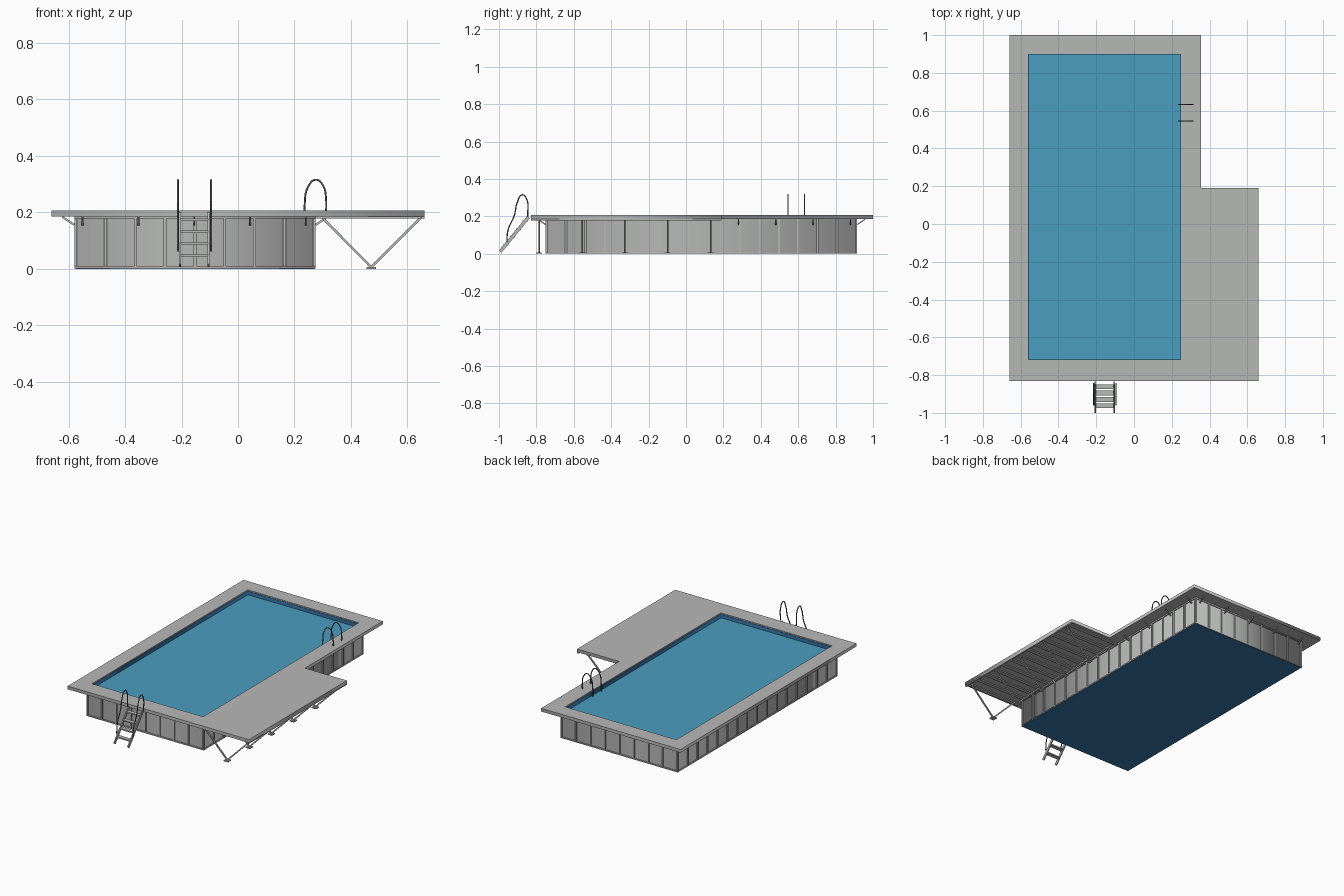
import bpy
from mathutils import Vector

cube = bpy.data.objects.get("Cube")
if cube:
    bpy.data.objects.remove(cube, do_unlink=True)


def material(name, rgb):
    m = bpy.data.materials.new(name)
    m.use_nodes = True
    m.diffuse_color = (*rgb, 1)
    m.node_tree.nodes["Principled BSDF"].inputs["Base Color"].default_value = (*rgb, 1)
    return m


GREY = material("light grey", (0.47, 0.48, 0.47))
METAL = material("dark metal", (0.13, 0.13, 0.13))
WATER = material("water blue", (0.07, 0.34, 0.53))
LINER = material("deep liner blue", (0.04, 0.19, 0.42))


def box(name, lo, hi, mat):
    lo, hi = Vector(lo), Vector(hi)
    bpy.ops.mesh.primitive_cube_add(size=1, location=(lo + hi) / 2)
    ob = bpy.context.object
    ob.name = name
    ob.scale = hi - lo
    ob.data.materials.append(mat)
    return ob


def beam(name, a, b, wide, thick, mat):
    """Square bar between two points."""
    a, b = Vector(a), Vector(b)
    bpy.ops.mesh.primitive_cube_add(size=1, location=(a + b) / 2)
    ob = bpy.context.object
    ob.name = name
    ob.rotation_euler = (b - a).to_track_quat("Z", "Y").to_euler()
    ob.scale = (wide, thick, (b - a).length)
    ob.data.materials.append(mat)
    return ob


def slab(name, outlines, z0, z1, mat):
    """Flat outline with holes, given thickness."""
    cu = bpy.data.curves.new(name, "CURVE")
    cu.dimensions = "2D"
    cu.fill_mode = "BOTH"
    cu.extrude = (z1 - z0) / 2
    for pts in outlines:
        sp = cu.splines.new("POLY")
        sp.points.add(len(pts) - 1)
        for p, (x, y) in zip(sp.points, pts):
            p.co = (x, y, 0, 1)
        sp.use_cyclic_u = True
    cu.materials.append(mat)
    ob = bpy.data.objects.new(name, cu)
    ob.location.z = (z0 + z1) / 2
    bpy.context.collection.objects.link(ob)
    return ob


def tube(name, pts, radius, mat):
    cu = bpy.data.curves.new(name, "CURVE")
    cu.dimensions = "3D"
    cu.bevel_depth = radius
    cu.bevel_resolution = 2
    cu.resolution_u = 6
    cu.use_fill_caps = True
    sp = cu.splines.new("BEZIER")
    sp.bezier_points.add(len(pts) - 1)
    for p, co in zip(sp.bezier_points, pts):
        p.co = co
        p.handle_left_type = p.handle_right_type = "AUTO"
    cu.materials.append(mat)
    ob = bpy.data.objects.new(name, cu)
    bpy.context.collection.objects.link(ob)


def rect(x0, x1, y0, y1):
    return [(x0, y0), (x1, y0), (x1, y1), (x0, y1)]


# Key dimensions
X0, X1, Y0, Y1 = -0.58, 0.275, -0.75, 0.915
TOP, UNDER = 0.207, 0.186
RIB = 0.006
pool = rect(-0.56, 0.25, -0.72, 0.90)

# Deck with side platform
slab("deck", [[(-0.66, -0.83), (0.66, -0.83), (0.66, 0.19), (0.355, 0.19),
               (0.355, 1.0), (-0.66, 1.0)], pool], UNDER, TOP, GREY)

# Pool shell
slab("pool_wall", [rect(X0 + RIB, X1 - RIB, Y0 + RIB, Y1 - RIB), pool], 0.002, UNDER, GREY)
slab("base_rail", [rect(X0, X1, Y0, Y1), pool], 0.002, 0.010, GREY)
slab("top_rail", [rect(X0, X1, Y0, Y1), pool], UNDER - 0.008, UNDER, GREY)
box("pool_floor", (X0 + 0.004, Y0 + 0.004, 0), (X1 - 0.004, Y1 - 0.004, 0.006), LINER)
box("water", (-0.56, -0.72, 0.168), (0.25, 0.90, 0.176), WATER)
slab("liner_rim", [pool, rect(-0.557, 0.247, -0.717, 0.897)], 0.17, 0.2, LINER)

# Wall ribs on all four sides
W = 0.005
for i in range(9):
    x = X0 + W + (X1 - X0 - 2 * W) * i / 8
    for y in (Y0, Y1 - RIB):
        box("end_rib", (x - W, y, 0.003), (x + W, y + RIB, UNDER), GREY)
for i in range(17):
    y = Y0 + W + (Y1 - Y0 - 2 * W) * i / 16
    for x in (X0, X1 - RIB):
        box("side_rib", (x, y - W, 0.003), (x + RIB, y + W, UNDER), GREY)

# Overhang brackets
LOW, HIGH, REACH = 0.156, 0.184, 0.042
for i in range(5):
    x = 0.24 - 0.1975 * i
    for y, s in ((Y0, -1), (Y1, 1)):
        beam("end_bracket", (x, y, LOW), (x, y + s * REACH, HIGH), 0.007, 0.006, GREY)
for i in range(9):
    y = 0.88 - 0.2 * i
    beam("left_bracket", (X0, y, LOW), (X0 - REACH, y, HIGH), 0.006, 0.007, GREY)
    if y > 0.2:
        beam("right_bracket", (X1, y, LOW), (X1 + REACH, y, HIGH), 0.006, 0.007, GREY)

# Platform V supports and joists
for i in range(5):
    y = -0.785 + 0.229 * i
    for x in (0.298, 0.648):
        beam("platform_leg", (x, y, 0.182), (0.472, y, 0.006), 0.008, 0.008, GREY)
    box("support_foot", (0.456, y - 0.016, 0), (0.488, y + 0.016, 0.006), GREY)
for i in range(13):
    y = -0.80 + 0.08 * i
    box("platform_joist", (X1, y - 0.013, 0.179), (0.65, y + 0.013, UNDER), GREY)
box("platform_edge", (0.65, -0.83, 0.179), (0.66, 0.19, UNDER), GREY)

# Entry ladder: stringers, treads and bent handrails
for x in (-0.205, -0.105):
    beam("ladder_stringer", (x, -0.993, 0.012), (x, -0.842, 0.196), 0.007, 0.018, GREY)
for i in range(4):
    z = 0.048 + 0.042 * i
    y = -0.962 + 0.0335 * i
    box("ladder_tread", (-0.204, y - 0.013, z - 0.004), (-0.106, y + 0.013, z + 0.004), GREY)
rail = [(-0.958, 0.062), (-0.952, 0.125), (-0.918, 0.205), (-0.9, 0.28),
        (-0.875, 0.315), (-0.853, 0.295), (-0.846, 0.2)]
for x in (-0.213, -0.095):
    tube("ladder_handrail", [(x, y, z) for y, z in rail], 0.0033, METAL)

# Arched grab rails at the pool edge
arch = [(0.236, 0.15), (0.236, 0.225), (0.248, 0.29), (0.276, 0.316),
        (0.302, 0.294), (0.312, 0.245), (0.312, 0.2)]
for y in (0.545, 0.633):
    tube("grab_rail", [(x, y, z) for x, z in arch], 0.0033, METAL)
